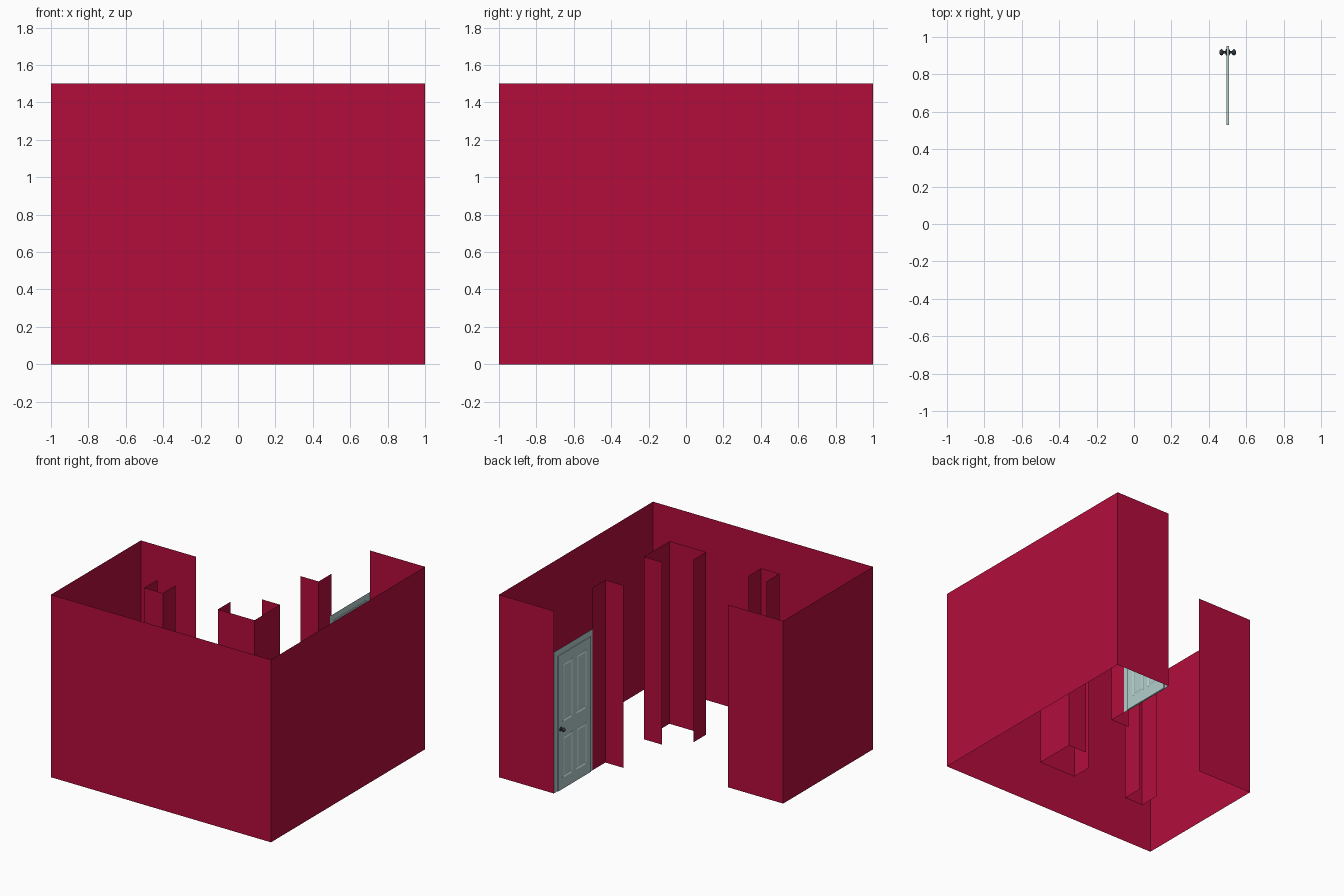
import bpy, bmesh, math
from mathutils import Matrix

if "Cube" in bpy.data.objects:
    bpy.data.objects.remove(bpy.data.objects["Cube"])

H = 1.5            # wall height
T, S = 1 / 3, 1 / 6
DX = 0.501         # plane of the door


def material(name, rgb):
    m = bpy.data.materials.new(name)
    m.diffuse_color = (*rgb, 1)
    m.use_nodes = True
    m.node_tree.nodes["Principled BSDF"].inputs["Base Color"].default_value = m.diffuse_color
    return m


RED = material("wall_red", (0.45, 0.004, 0.045))
GREEN = material("door_green", (0.44, 0.62, 0.60))
DARK = material("knob_dark", (0.035, 0.045, 0.05))


def add_object(name, bm, mat):
    me = bpy.data.meshes.new(name)
    bm.to_mesh(me)
    bm.free()
    me.materials.append(mat)
    ob = bpy.data.objects.new(name, me)
    bpy.context.collection.objects.link(ob)
    return ob


def wall(name, path):
    """Thin upright sheet following a plan outline."""
    bm = bmesh.new()
    low = [bm.verts.new((x, y, 0)) for x, y in path]
    high = [bm.verts.new((x, y, H)) for x, y in path]
    for i in range(len(path) - 1):
        bm.faces.new((low[i], low[i + 1], high[i + 1], high[i]))
    return add_object(name, bm, RED)


def mirror_x(ob):
    ob.location.x = DX
    m = ob.modifiers.new("both_sides", 'MIRROR')
    m.use_axis[0] = True


# Walls: outer shell and three inner corner pieces
wall("outer_walls", [(-.5, S), (-1, S), (-1, -1), (1, -1), (1, 1), (.5, 1)])
wall("door_side_corner", [(T, T), (.5, T), (.5, .5)])
wall("middle_corner", [(T, -S), (.5, -S), (.5, -.5), (S, -.5), (S, -T)])
wall("small_corner", [(-.5, -T), (-.5, -.5), (-T, -.5), (-T, -T)])

# Door casing: flat arch around the door
bm = bmesh.new()
outer = [(1, 0), (1, 1.16), (.48, 1.16), (.48, 0)]
inner = [(.952, 0), (.952, 1.11), (.528, 1.11), (.528, 0)]
o = [bm.verts.new((DX, y, z)) for y, z in outer]
n = [bm.verts.new((DX, y, z)) for y, z in inner]
for i in range(3):
    bm.faces.new((o[i], o[i + 1], n[i + 1], n[i]))
add_object("door_casing", bm, GREEN)

# Door leaf: half slab with four raised panels, mirrored
ys = [.528, .585, .715, .765, .895, .952]
zs = [0, .09, .43, .55, 1.03, 1.11]
half = .007
bm = bmesh.new()
grid = [[bm.verts.new((half, y, z)) for z in zs] for y in ys]
panels = []
for i in range(5):
    for j in range(5):
        f = bm.faces.new((grid[i][j], grid[i + 1][j], grid[i + 1][j + 1], grid[i][j + 1]))
        if i in (1, 3) and j in (1, 3):
            panels.append(f)
rim = [e for e in bm.edges if e.is_boundary]
edge = bmesh.ops.extrude_edge_only(bm, edges=rim)["geom"]
for v in edge:
    if isinstance(v, bmesh.types.BMVert):
        v.co.x = 0
for thick, depth in ((.012, -.005), (.008, 0), (.014, .004)):
    bmesh.ops.inset_individual(bm, faces=panels, thickness=thick, depth=depth)
bmesh.ops.recalc_face_normals(bm, faces=bm.faces)
mirror_x(add_object("door_leaf", bm, GREEN))

# Door knobs: turned profile (radius, distance from the door), mirrored
profile = [(.018, .005), (.018, .009), (.012, .011), (.006, .013), (.006, .022),
           (.012, .025), (.0165, .031), (.0165, .036), (.012, .042), (0, .045)]
bm = bmesh.new()
vs = [bm.verts.new((x, r, 0)) for r, x in profile]
es = [bm.edges.new(p) for p in zip(vs, vs[1:])]
bmesh.ops.spin(bm, geom=vs + es, cent=(0, 0, 0), axis=(1, 0, 0),
               angle=2 * math.pi, steps=20)
bmesh.ops.remove_doubles(bm, verts=bm.verts, dist=1e-5)
bmesh.ops.recalc_face_normals(bm, faces=bm.faces)
bmesh.ops.transform(bm, matrix=Matrix.Translation((0, .918, .5)), verts=bm.verts)
knob = add_object("door_knobs", bm, DARK)
mirror_x(knob)
bpy.ops.object.select_all(action='DESELECT')
knob.select_set(True)
bpy.context.view_layer.objects.active = knob
bpy.ops.object.shade_smooth_by_angle(angle=math.radians(40))
